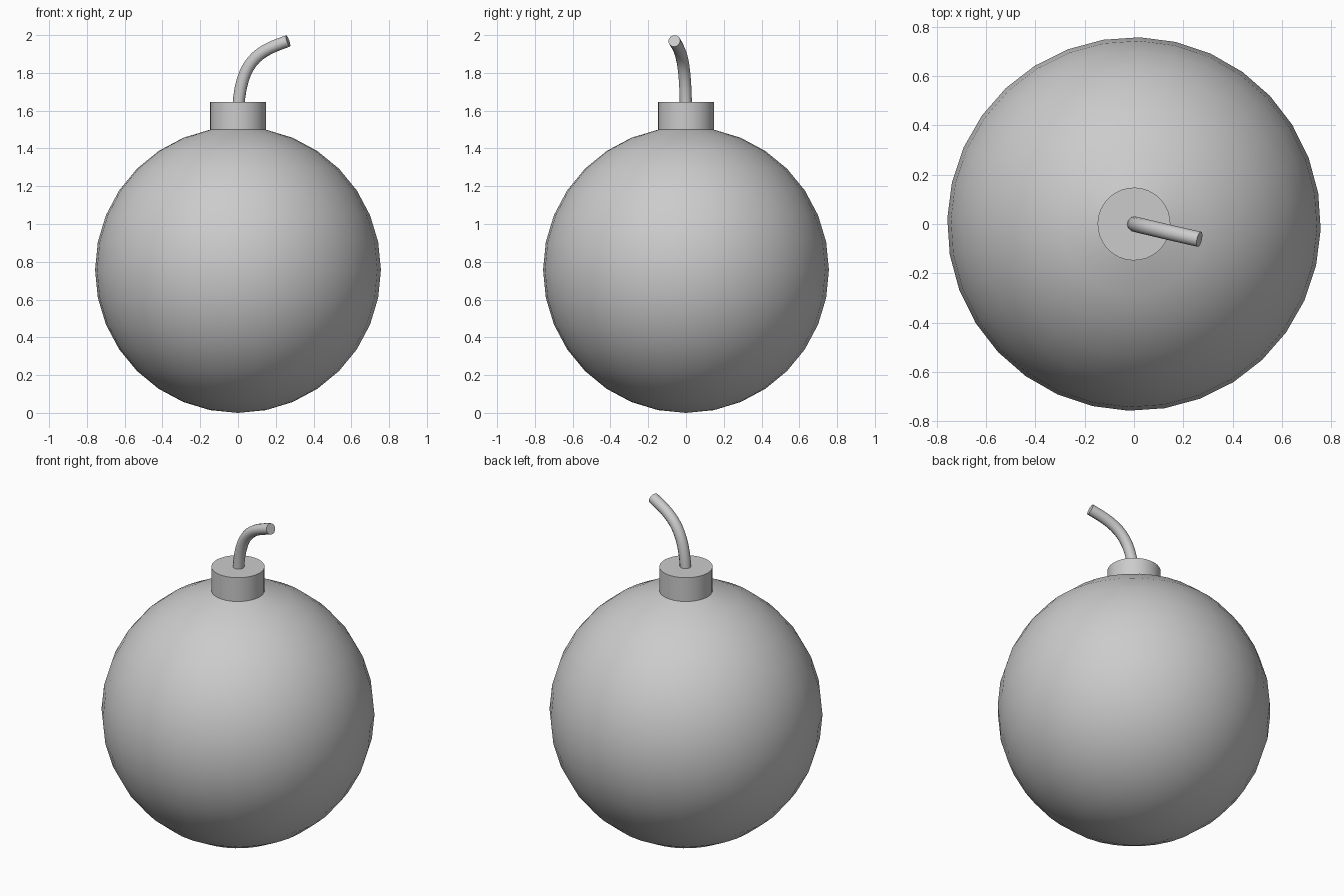
import bpy, bmesh, math
from mathutils import Matrix

if "Cube" in bpy.data.objects:
    bpy.data.objects.remove(bpy.data.objects["Cube"])

R = 0.757
SEG = 32

# Round body with the neck raised from the top ring of the sphere
bm = bmesh.new()
profile = [(R * math.sin(math.pi * i / 16), R - R * math.cos(math.pi * i / 16)) for i in range(1, 16)]
neck = profile[-1][0]
profile += [(neck, 1.52), (neck, 1.645)]


def ring(r, z):
    return [bm.verts.new((r * math.cos(2 * math.pi * k / SEG), r * math.sin(2 * math.pi * k / SEG), z))
            for k in range(SEG)]


rings = [ring(r, z) for r, z in profile]
for a, b in zip(rings, rings[1:]):
    for k in range(SEG):
        n = (k + 1) % SEG
        bm.faces.new((a[k], a[n], b[n], b[k]))
bottom = bm.verts.new((0, 0, 0))
for k in range(SEG):
    bm.faces.new((bottom, rings[0][(k + 1) % SEG], rings[0][k]))
bm.faces.new(rings[-1])
bmesh.ops.rotate(bm, verts=bm.verts, matrix=Matrix.Rotation(math.radians(-1.7), 3, 'Z'))
bmesh.ops.recalc_face_normals(bm, faces=bm.faces)
mesh = bpy.data.meshes.new("round_body")
bm.to_mesh(mesh)
bm.free()
body = bpy.data.objects.new("round_body", mesh)
bpy.context.collection.objects.link(body)

# Curved fuse
curve = bpy.data.curves.new("fuse", 'CURVE')
curve.dimensions = '3D'
curve.bevel_depth = 0.032
curve.bevel_resolution = 4
curve.resolution_u = 14
curve.use_fill_caps = True
spline = curve.splines.new('BEZIER')
spline.bezier_points.add(1)
points = [((0, 0, 1.55), (0, 0, 1.45), (0, 0, 1.87)),
          ((0.265, -0.062, 1.969), (0.11, -0.027, 1.915), (0.4, -0.09, 2.02))]
for p, (co, left, right) in zip(spline.bezier_points, points):
    p.handle_left_type = p.handle_right_type = 'FREE'
    p.co, p.handle_left, p.handle_right = co, left, right
fuse = bpy.data.objects.new("fuse", curve)
bpy.context.collection.objects.link(fuse)

# Smooth surfaces with crisp rims
bpy.ops.object.select_all(action='DESELECT')
fuse.select_set(True)
bpy.context.view_layer.objects.active = fuse
bpy.ops.object.convert(target='MESH')
body.select_set(True)
bpy.context.view_layer.objects.active = body
bpy.ops.object.shade_smooth_by_angle(angle=math.radians(40))
